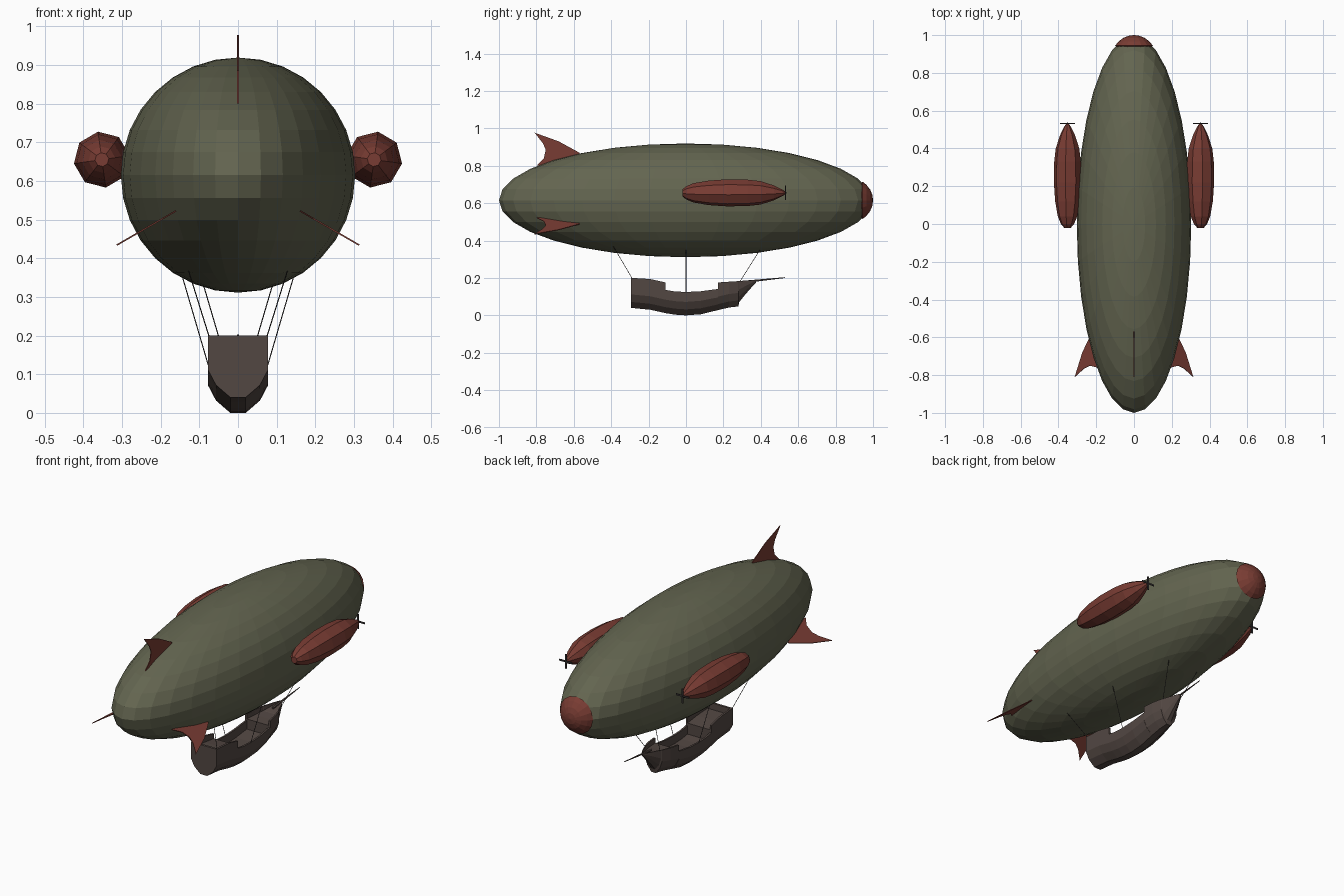
import bpy, bmesh, math
from mathutils import Vector, Matrix

if "Cube" in bpy.data.objects:
    bpy.data.objects.remove(bpy.data.objects["Cube"])


def mat(name, col):
    m = bpy.data.materials.new(name)
    m.diffuse_color = (*col, 1)
    m.use_nodes = True
    m.node_tree.nodes["Principled BSDF"].inputs["Base Color"].default_value = m.diffuse_color
    return m


OLIVE = mat("olive_canvas", (0.125, 0.13, 0.08))
RED = mat("red_paint", (0.19, 0.045, 0.033))
WOOD = mat("dark_wood", (0.085, 0.063, 0.055))
DARK = mat("dark_rope", (0.04, 0.035, 0.035))


def finish(bm, name, m):
    bmesh.ops.remove_doubles(bm, verts=bm.verts, dist=1e-5)
    bmesh.ops.recalc_face_normals(bm, faces=bm.faces)
    me = bpy.data.meshes.new(name)
    bm.to_mesh(me)
    bm.free()
    me.materials.append(m)
    ob = bpy.data.objects.new(name, me)
    bpy.context.collection.objects.link(ob)
    return ob


def loft(name, rings, m):
    """Skin a list of equal-length closed rings and cap both ends."""
    bm = bmesh.new()
    vs = [[bm.verts.new(p) for p in r] for r in rings]
    n = len(rings[0])
    for a, b in zip(vs, vs[1:]):
        for i in range(n):
            j = (i + 1) % n
            bm.faces.new((a[i], a[j], b[j], b[i]))
    bm.faces.new(vs[0])
    bm.faces.new(vs[-1][::-1])
    return finish(bm, name, m)


def turned(name, profile, center, n, phase, m):
    """Profile of (y, radius) turned about the y axis."""
    cx, cz = center
    ang = [phase + 2 * math.pi * i / n for i in range(n)]
    return loft(name, [[(cx + r * math.cos(a), y, cz + r * math.sin(a)) for a in ang]
                       for y, r in profile], m)


def rod(name, p, q, r1, r2, m, n=6):
    p, q = Vector(p), Vector(q)
    d = q - p
    bm = bmesh.new()
    bmesh.ops.create_cone(bm, cap_ends=True, segments=n, radius1=r1, radius2=r2, depth=d.length,
                          matrix=Matrix.Translation((p + q) / 2) @ d.to_track_quat('Z', 'Y').to_matrix().to_4x4())
    return finish(bm, name, m)


CZ = 0.615

# Gas envelope
bm = bmesh.new()
bmesh.ops.create_uvsphere(bm, u_segments=32, v_segments=16, radius=1,
                          matrix=Matrix.Translation((0, -0.002, CZ)) @ Matrix.Diagonal((0.303, 0.998, 0.304, 1)))
finish(bm, "envelope", OLIVE)

# Nose cap
turned("nose_cap", [(0.937, 0.092), (0.944, 0.1), (0.965, 0.083), (0.985, 0.057), (0.996, 0.03), (1.0, 0.002)],
       (0, CZ), 16, 0, RED)

# Three swept tail fins
outline = [(-0.56, 0.19), (-0.57, 0.255), (-0.68, 0.315), (-0.81, 0.362),
           (-0.765, 0.305), (-0.75, 0.27), (-0.76, 0.225), (-0.80, 0.185)]
for k, fin in enumerate(("top_fin", "left_fin", "right_fin")):
    rot = Matrix.Translation((0, 0, CZ)) @ Matrix.Rotation(k * 2 * math.pi / 3, 4, 'Y')
    loft(fin, [[rot @ Vector((x, y, r)) for y, r in outline] for x in (-0.002, 0.002)], RED)

# Engine pods and propellers
pod = [(-0.02, 0.018), (0.0, 0.035), (0.04, 0.052), (0.12, 0.066), (0.22, 0.073),
       (0.33, 0.071), (0.40, 0.063), (0.47, 0.04), (0.515, 0.018), (0.53, 0.008)]
for s, side in ((1, "right"), (-1, "left")):
    ph = math.radians(-8) if s > 0 else math.radians(188)
    c = (s * 0.352, 0.655)
    turned(side + "_engine_pod", pod, c, 8, ph, RED)
    rod(side + "_propeller_shaft", (c[0], 0.52, c[1]), (c[0], 0.537, c[1]), 0.005, 0.004, DARK)
    bm = bmesh.new()
    for k in range(2):
        bmesh.ops.create_cube(bm, size=1, matrix=Matrix.Translation((c[0], 0.532, c[1]))
                              @ Matrix.Rotation(k * math.pi / 2, 4, 'Y')
                              @ Matrix.Diagonal((0.078, 0.004, 0.009, 1)))
    finish(bm, side + "_propeller", DARK)

# Boat-shaped gondola: y, keel z, rail z, deck z, width factor
stations = [(-0.295, 0.040, 0.200, 0.200, 1), (-0.283, 0.039, 0.200, 0.200, 1),
            (-0.283, 0.039, 0.200, 0.165, 1), (-0.19, 0.030, 0.194, 0.160, 1),
            (-0.11, 0.012, 0.176, 0.150, 1), (-0.11, 0.012, 0.136, 0.090, 1),
            (-0.06, 0.004, 0.128, 0.083, 1), (0.0, 0.0, 0.125, 0.080, 1),
            (0.08, 0.006, 0.129, 0.083, 1), (0.17, 0.028, 0.141, 0.095, 0.97),
            (0.17, 0.028, 0.176, 0.150, 0.97), (0.23, 0.042, 0.180, 0.153, 0.85),
            (0.28, 0.048, 0.183, 0.158, 0.66), (0.284, 0.070, 0.184, 0.160, 0.62),
            (0.32, 0.115, 0.186, 0.170, 0.42), (0.355, 0.155, 0.188, 0.180, 0.22),
            (0.375, 0.175, 0.190, 0.188, 0.06)]


def section(y, b, t, d, w):
    h = min(1, (t - b) / 0.12)
    half = [(0.02, b), (0.057, b + 0.032 * h), (0.078, b + 0.072 * h), (0.078, t), (0.068, t), (0.068, d)]
    right = [(x * w, y, z) for x, z in half]
    return right + [(-x, y, z) for x, y, z in reversed(right)]


loft("gondola", [section(*s) for s in stations], WOOD)

# Bowsprit
rod("bowsprit", (0, 0.30, 0.178), (0, 0.53, 0.202), 0.007, 0.002, WOOD)

# Suspension ropes
ropes = {"stern": ((0.075, -0.288, 0.198), (0.128, -0.388, 0.368)),
         "middle": ((0.076, 0, 0.12), (0.144, 0, 0.352)),
         "bow": ((0.045, 0.288, 0.18), (0.095, 0.395, 0.35))}
for name, (p, q) in ropes.items():
    for s, side in ((1, "right"), (-1, "left")):
        rod(f"{name}_rope_{side}", (s * p[0], *p[1:]), (s * q[0], *q[1:]), 0.0015, 0.0015, DARK, 5)
